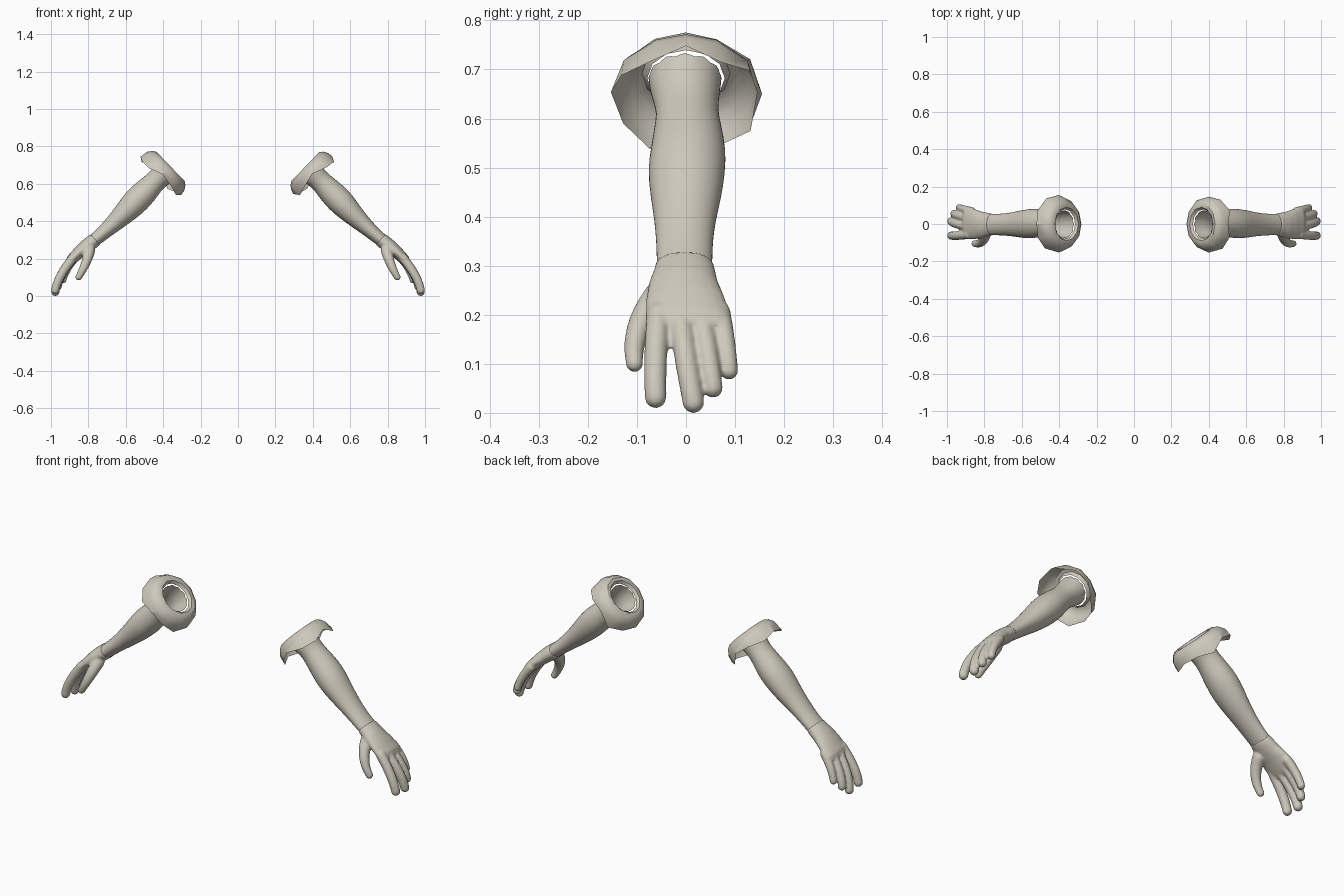
import bpy, bmesh, math
from mathutils import Vector

if "Cube" in bpy.data.objects:
    bpy.data.objects.remove(bpy.data.objects["Cube"])

plaster = bpy.data.materials.new("warm_grey")
plaster.diffuse_color = (0.62, 0.58, 0.50, 1)
plaster.use_nodes = True
plaster.node_tree.nodes["Principled BSDF"].inputs["Base Color"].default_value = plaster.diffuse_color

# Arm axis frame: t runs down the arm, n is up and across it
START = Vector((0.367, 0, 0.685))
ALONG = Vector((0.72, 0, -0.69)).normalized()
ACROSS = Vector((0.69, 0, 0.72)).normalized()


def place(t, n, y, side):
    p = START + ALONG * t + ACROSS * n
    return Vector((p.x * side, y, p.z))


def loft(bm, rings, side, caps=False):
    """Skin rings of (t, n, y) points into a tube."""
    vs = [[bm.verts.new(place(*p, side)) for p in ring] for ring in rings]
    k = len(vs[0])
    for a, b in zip(vs, vs[1:]):
        for j in range(k):
            q = [a[j], a[(j + 1) % k], b[(j + 1) % k], b[j]]
            bm.faces.new(q[::-1] if side > 0 else q)
    if caps:
        bm.faces.new(vs[0])
        bm.faces.new(vs[-1])
        bmesh.ops.recalc_face_normals(bm, faces=bm.faces)


def oval(t, nc, rn, yc, ry, k=24):
    return [(t, nc + rn * math.cos(2 * math.pi * j / k),
             yc + ry * math.sin(2 * math.pi * j / k)) for j in range(k)]


def finish(bm, name, angle=None):
    me = bpy.data.meshes.new(name)
    bm.to_mesh(me)
    bm.free()
    me.materials.append(plaster)
    ob = bpy.data.objects.new(name, me)
    bpy.context.collection.objects.link(ob)
    if angle is None:
        me.shade_smooth()
    else:
        bpy.ops.object.select_all(action='DESELECT')
        ob.select_set(True)
        bpy.context.view_layer.objects.active = ob
        bpy.ops.object.shade_smooth_by_angle(angle=math.radians(angle))
    return ob


# Cross-sections: t, n centre, n radius, y centre, y radius
ARM = [(0.03, 0, .068, -.002, .073), (0.07, 0, .060, 0, .067),
       (0.105, 0, .057, .003, .063), (0.15, -.002, .064, .004, .069),
       (0.21, -.004, .071, .005, .077), (0.27, -.005, .071, .001, .080),
       (0.34, -.009, .060, 0, .073), (0.41, -.009, .049, -.002, .063),
       (0.48, -.007, .040, -.003, .058), (0.53, -.004, .037, -.003, .057),
       (0.58, 0, .034, -.003, .057)]
PALM = [(0.55, -.002, .038, -.003, .059), (0.575, 0, .039, -.003, .063),
        (0.61, .004, .038, -.005, .070), (0.66, .008, .033, -.001, .080),
        (0.72, .008, .028, .004, .087), (0.745, .004, .019, .005, .082)]

# Digits: three-point paths with start and end radius
DIGITS = [
    ((.795, -.048, .245), (.815, -.095, .175), (.852, -.105, .101), .032, .018),
    ((.885, -.056, .200), (.947, -.062, .110), (.977, -.062, .032), .025, .0225),
    ((.885, -.013, .200), (.950, .001, .105), (.977, .015, .022), .025, .0225),
    ((.880, .030, .200), (.938, .044, .120), (.962, .055, .051), .024, .0205),
    ((.870, .068, .205), (.912, .080, .145), (.935, .088, .086), .023, .0185)]

# Cuff rim: radius and reach per angle, starting at the top of the arm
RIM = {
    1: [(.140, .055), (.142, .085), (.150, .060), (.146, .045), (.152, .080), (.150, .062),
        (.150, .045), (.150, .075), (.148, .060), (.153, .045), (.152, .075), (.142, .082)],
    -1: [(.150, .070), (.145, .085), (.158, .065), (.155, .050), (.146, .085), (.146, .060),
         (.148, .055), (.150, .075), (.146, .060), (.152, .050), (.150, .080), (.148, .080)]}


def build_arm(side, label):
    # Forearm: open tube with a ragged upper edge
    bm = bmesh.new()
    ragged = [(0.022 * (j % 2) - 0.004, n, y)
              for j, (_, n, y) in enumerate(oval(0, 0, .071, -.002, .075))]
    loft(bm, [ragged] + [oval(*s) for s in ARM], side)
    sub = finish(bm, label + "_forearm").modifiers.new("round", 'SUBSURF')
    sub.levels = sub.render_levels = 1

    # Hand: palm and beaded digits fused into one skin
    bm = bmesh.new()
    loft(bm, [oval(*s) for s in PALM], side, caps=True)
    for a, b, c, r0, r1 in DIGITS:
        a, b, c = Vector(a), Vector(b), Vector(c)
        ctrl = 2 * b - (a + c) / 2
        for i in range(19):
            u = i / 18
            p = a * (1 - u) ** 2 + ctrl * 2 * u * (1 - u) + c * u * u
            p.x *= side
            ball = bmesh.ops.create_uvsphere(bm, u_segments=16, v_segments=10,
                                             radius=r0 + (r1 - r0) * u)
            bmesh.ops.translate(bm, verts=ball["verts"], vec=p)
    hand = finish(bm, label + "_hand")
    fuse = hand.modifiers.new("fuse", 'REMESH')
    fuse.mode = 'VOXEL'
    fuse.voxel_size = 0.005
    fuse.use_smooth_shade = True
    soft = hand.modifiers.new("soften", 'SMOOTH')
    soft.factor = 0.5
    soft.iterations = 5

    # Torn sleeve cuff: thin flared shell around the arm top
    bm = bmesh.new()
    rings = []
    for r, t, follow in ((.079, .004, 0), (.090, -.010, 0), (.108, -.010, .2),
                         (.127, .003, .5), (.143, .027, .8), (0, 0, 1)):
        ring = []
        for j, (rim_r, rim_t) in enumerate(RIM[side]):
            a = 2 * math.pi * j / 12
            rr = rim_r if follow == 1 else r + (rim_r - .148) * follow
            tt = rim_t if follow == 1 else t
            ring.append((tt, rr * math.cos(a), rr * math.sin(a)))
        rings.append(ring)
    loft(bm, rings, side)
    finish(bm, label + "_sleeve_cuff", 35)


build_arm(1, "right")
build_arm(-1, "left")
